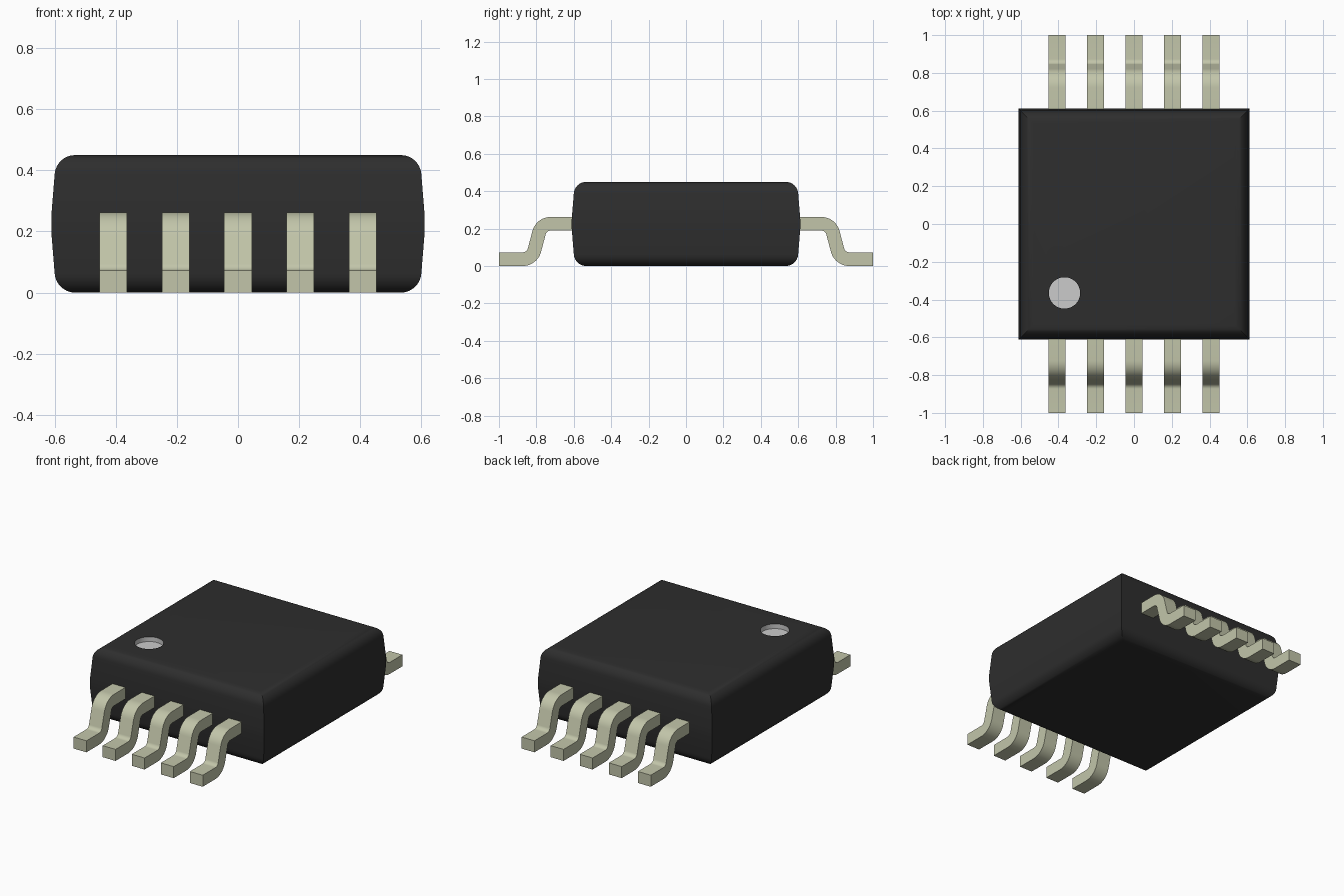
import bpy, bmesh, math
from mathutils import Vector

if "Cube" in bpy.data.objects:
    bpy.data.objects.remove(bpy.data.objects["Cube"])


def material(name, rgb):
    m = bpy.data.materials.new(name)
    m.use_nodes = True
    m.diffuse_color = (*rgb, 1)
    m.node_tree.nodes["Principled BSDF"].inputs["Base Color"].default_value = (*rgb, 1)
    return m


BLACK = material("black plastic", (0.027, 0.027, 0.027))
METAL = material("tinned metal", (0.54, 0.56, 0.40))
GREY = material("light grey marker", (0.60, 0.60, 0.60))


def finish(bm, name, mats):
    bmesh.ops.recalc_face_normals(bm, faces=bm.faces[:])
    mesh = bpy.data.meshes.new(name)
    bm.to_mesh(mesh)
    bm.free()
    for m in mats:
        mesh.materials.append(m)
    obj = bpy.data.objects.new(name, mesh)
    bpy.context.collection.objects.link(obj)
    bpy.ops.object.select_all(action="DESELECT")
    obj.select_set(True)
    bpy.context.view_layer.objects.active = obj
    bpy.ops.object.shade_smooth_by_angle(angle=math.radians(35))
    return obj


# Body: square rings stacked along a drafted side profile with rounded rims
HEIGHT, ROUND, INSET, STEPS = 0.45, 0.067, 0.533, 8
DRAFT = math.radians(4)
lower = []
for i in range(STEPS + 1):
    a = (math.pi / 2 - DRAFT) * i / STEPS
    lower.append((INSET + ROUND * math.sin(a), ROUND * (1 - math.cos(a))))
lower.append((0.611, 0.2))
profile = lower + [(r, HEIGHT - z) for r, z in reversed(lower)]

bm = bmesh.new()
rings = [[bm.verts.new((sx * r, sy * r, z)) for sx, sy in ((1, 1), (-1, 1), (-1, -1), (1, -1))]
         for r, z in profile]
for a, b in zip(rings, rings[1:]):
    for i in range(4):
        j = (i + 1) % 4
        bm.faces.new((a[i], a[j], b[j], b[i]))
bm.faces.new(rings[0])

# Marker recess: round hole in the top face with a grey wall and floor
SIDES, RADIUS, DEPTH = 48, 0.083, 0.03


def circle(z):
    return [bm.verts.new((-0.368 + RADIUS * math.cos(math.tau * i / SIDES),
                          -0.365 + RADIUS * math.sin(math.tau * i / SIDES), z))
            for i in range(SIDES)]


rim, floor = circle(HEIGHT), circle(HEIGHT - DEPTH)
rim_edges = [bm.edges.new((rim[i - 1], rim[i])) for i in range(SIDES)]
top_edges = [bm.edges.get((rings[-1][i - 1], rings[-1][i])) for i in range(4)]
bmesh.ops.triangle_fill(bm, edges=rim_edges + top_edges, use_beauty=True)
for i in range(SIDES):
    bm.faces.new((rim[i - 1], rim[i], floor[i], floor[i - 1])).material_index = 1
bm.faces.new(floor).material_index = 1
finish(bm, "body", [BLACK, GREY])

# Gull-wing lead: filleted centre line, thickened and extruded across its width
THICK, WIDTH, PITCH, BEND = 0.073, 0.09, 0.204, 0.065
path = [Vector(p) for p in ((0.58, 0.226), (0.773, 0.226), (0.823, 0.0365), (1.0, 0.0365))]


def lead_outline():
    def normal(d):
        return Vector((-d.y, d.x))

    dirs = [(b - a).normalized() for a, b in zip(path, path[1:])]
    samples = [(path[0], normal(dirs[0]))]
    for k in (1, 2):
        d0, d1 = dirs[k - 1], dirs[k]
        turn = math.atan2(d0.x * d1.y - d0.y * d1.x, d0.dot(d1))
        side = math.copysign(1, turn)
        start = path[k] - d0 * BEND * math.tan(abs(turn) / 2)
        centre = start + normal(d0) * side * BEND
        for i in range(11):
            a = math.atan2(d0.y, d0.x) + turn * i / 10
            n = normal(Vector((math.cos(a), math.sin(a))))
            samples.append((centre - n * side * BEND, n))
    samples.append((path[-1], normal(dirs[-1])))
    return ([p + n * THICK / 2 for p, n in samples]
            + [p - n * THICK / 2 for p, n in reversed(samples)])


outline = lead_outline()
for label, side in (("front", -1), ("back", 1)):
    for k in range(5):
        x = (k - 2) * PITCH
        bm = bmesh.new()
        ends = [[bm.verts.new((x + s * WIDTH / 2, side * p.x, p.y)) for p in outline]
                for s in (-1, 1)]
        half = len(outline) // 2
        for i in range(len(outline)):
            bm.faces.new((ends[0][i - 1], ends[0][i], ends[1][i], ends[1][i - 1]))
        # Side walls as a strip of quads between the upper and lower outlines
        for e in ends:
            for i in range(half - 1):
                bm.faces.new((e[i], e[i + 1], e[-2 - i], e[-1 - i]))
        finish(bm, f"{label}_lead_{k + 1}", [METAL])
